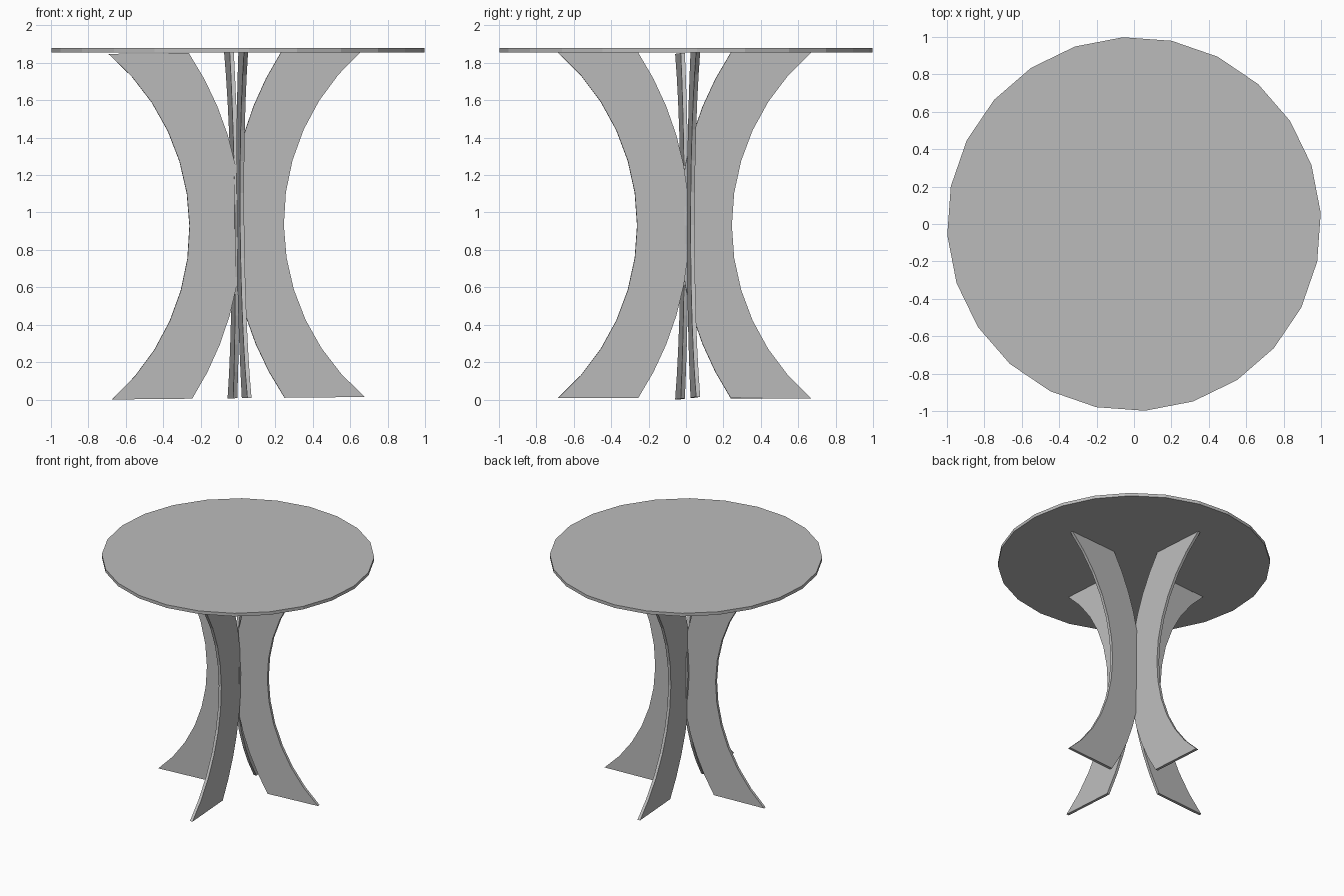
import bpy, bmesh, math
from mathutils import Matrix, Vector

cube = bpy.data.objects.get("Cube")
if cube:
    bpy.data.objects.remove(cube, do_unlink=True)

grey = bpy.data.materials.new("plain grey")
grey.use_nodes = True
colour = (0.5, 0.5, 0.5, 1)
grey.diffuse_color = colour
grey.node_tree.nodes["Principled BSDF"].inputs["Base Color"].default_value = colour

FOOT, UNDERSIDE, TOP = 0.007, 1.855, 1.88
SEGMENTS = 12
THICKNESS = 0.022
YAW = math.radians(4)


def add_object(name, bm):
    bmesh.ops.recalc_face_normals(bm, faces=bm.faces)
    mesh = bpy.data.meshes.new(name)
    bm.to_mesh(mesh)
    bm.free()
    mesh.materials.append(grey)
    obj = bpy.data.objects.new(name, mesh)
    bpy.context.collection.objects.link(obj)
    return obj


def arc(mid, end):
    """Shallow vertical arc: distance from the axis at mid height and at the ends."""
    half = (UNDERSIDE - FOOT) / 2
    sag = end - mid
    radius = (half * half + sag * sag) / (2 * sag)
    sweep = math.asin(half / radius)
    angles = [sweep * (2 * i / SEGMENTS - 1) for i in range(SEGMENTS + 1)]
    return [(mid + radius * (1 - math.cos(a)), FOOT + half + radius * math.sin(a))
            for a in angles]


def add_leg(name, quarter, shift):
    """Thin upright board cut between two arcs, turned about the axis."""
    bm = bmesh.new()
    rows = []
    for points in zip(arc(-0.03, 0.245), arc(0.25, 0.675)):
        rows.append([[bm.verts.new((r, side * THICKNESS / 2, z)) for r, z in points]
                     for side in (-1, 1)])
    for low, high in zip(rows, rows[1:]):
        (a, b), (c, d) = low
        (e, f), (g, h) = high
        for face in ((a, b, f, e), (c, d, h, g), (a, c, g, e), (b, d, h, f)):
            bm.faces.new(face)
    for (a, b), (c, d) in (rows[0], rows[-1]):
        bm.faces.new((a, b, d, c))
    # Turn, set in place and lean the board very slightly
    centre = Vector((0, 0, (FOOT + UNDERSIDE) / 2))
    lean = Matrix.Rotation(-0.01, 4, 'Y')
    bm.transform(Matrix.Rotation(quarter * math.pi / 2 + YAW, 4, 'Z'))
    bm.transform(Matrix.Translation(centre) @ lean @ Matrix.Translation(-centre))
    bm.transform(Matrix.Translation((*shift, 0)))
    return add_object(name, bm)


# Four curved legs
add_leg("left_leg", 0, (-0.005, 0.018))
add_leg("back_leg", 1, (-0.007, -0.005))
add_leg("right_leg", 2, (-0.01, 0))
add_leg("front_leg", 3, (0.005, -0.012))

# Round table top
bm = bmesh.new()
bmesh.ops.create_cone(bm, cap_ends=True, segments=24, radius1=1, radius2=1,
                      depth=TOP - UNDERSIDE)
bm.transform(Matrix.Translation((0, 0, (TOP + UNDERSIDE) / 2))
             @ Matrix.Rotation(math.radians(3.4), 4, 'Z'))
add_object("table_top", bm)
